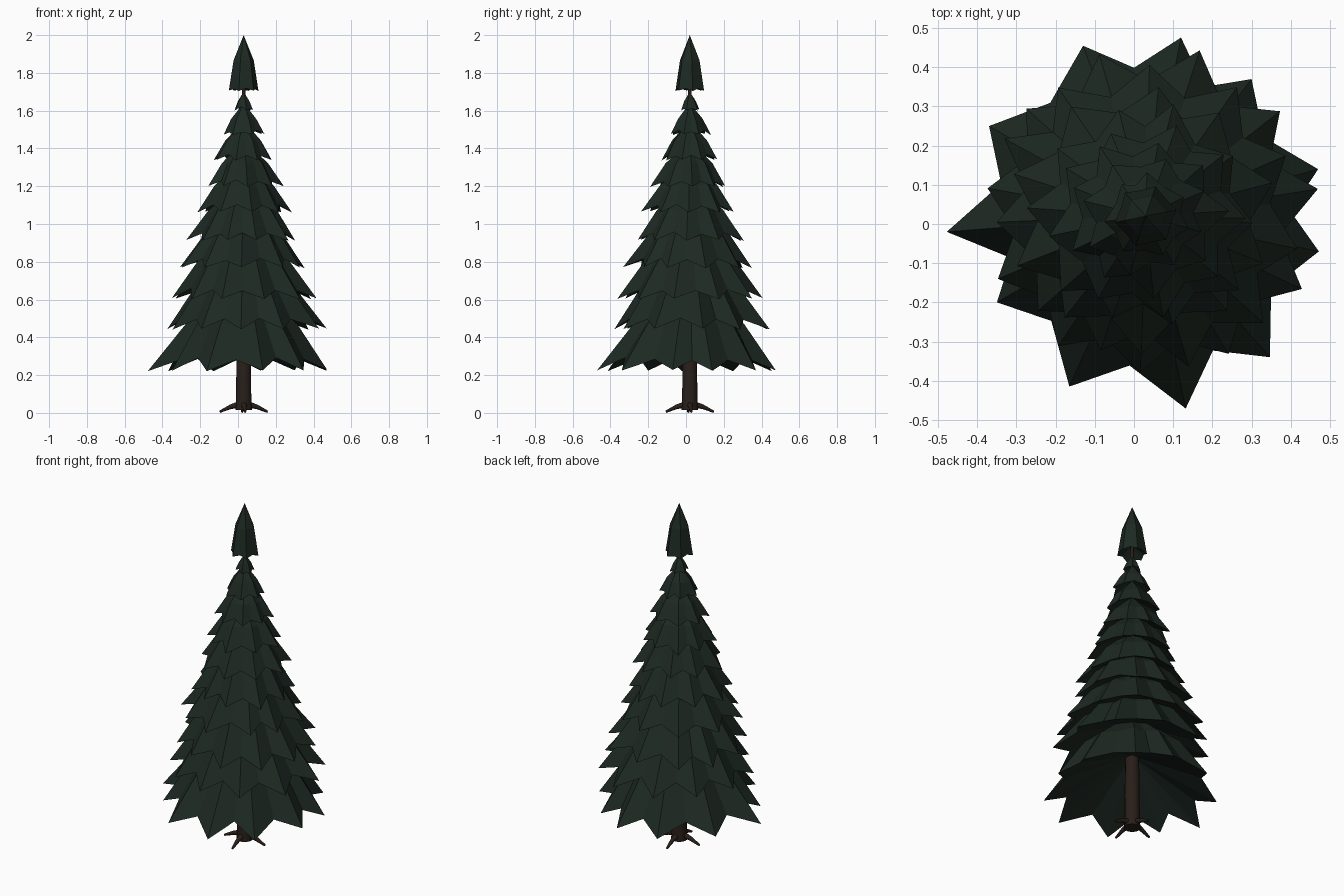
import bpy, bmesh, math, random
from mathutils import Vector

if "Cube" in bpy.data.objects:
    bpy.data.objects.remove(bpy.data.objects["Cube"])

random.seed(7)
CX, CY = 0.03, 0.02  # trunk axis


def material(name, rgb):
    m = bpy.data.materials.new(name)
    m.diffuse_color = (*rgb, 1)
    m.use_nodes = True
    m.node_tree.nodes["Principled BSDF"].inputs["Base Color"].default_value = m.diffuse_color
    return m


GREEN = material("needles", (0.0125, 0.022, 0.0165))
BROWN = material("bark", (0.022, 0.0135, 0.010))


def finish(bm, name, mat):
    bmesh.ops.recalc_face_normals(bm, faces=bm.faces)
    me = bpy.data.meshes.new(name)
    bm.to_mesh(me)
    bm.free()
    me.materials.append(mat)
    ob = bpy.data.objects.new(name, me)
    bpy.context.collection.objects.link(ob)
    return ob


def bridge(bm, a, b):
    n = len(a)
    for i in range(n):
        j = (i + 1) % n
        bm.faces.new((a[i], a[j], b[j], b[i]))


def fan(bm, ring, z):
    tip = bm.verts.new((CX, CY, z))
    for i in range(len(ring)):
        bm.faces.new((ring[i], ring[(i + 1) % len(ring)], tip))


def skirt(name, z, h, tips, valley=0.82, lift=0.13, mid=(0.63, 0.5), drop=0.008, under=0.48):
    """Faceted cone with a zigzag rim and a hollow underside; tips = [(angle, radius)]."""
    bm = bmesh.new()
    mean = sum(r for _, r in tips) / len(tips)
    rim, middle = [], []

    def point(a, r, zz):
        return bm.verts.new((CX + r * math.cos(a), CY + r * math.sin(a), zz))

    for i, (a, r) in enumerate(tips):
        a2, r2 = tips[(i + 1) % len(tips)]
        half = a + ((a2 - a) % math.tau) / 2
        rim.append(point(a, r, z + random.uniform(0, drop)))
        rim.append(point(half, min(r, r2, mean) * valley,
                         z + h * lift + random.uniform(-drop, drop)))
        middle.append(point(a, (r + mean) / 2 * mid[0], z + h * mid[1]))
        middle.append(point(half, mean * mid[0] * 0.88, z + h * mid[1]))
    bridge(bm, rim, middle)
    fan(bm, middle, z + h)
    fan(bm, rim, z + h * under)
    return finish(bm, name, GREEN)


# lowest branch tier, tips placed from the top outline
outline = [(0.47, 0.14), (0.30, 0.37), (0.12, 0.476), (-0.13, 0.455), (-0.37, 0.25),
           (-0.478, -0.02), (-0.35, -0.20), (-0.165, -0.415), (0.132, -0.471),
           (0.347, -0.34), (0.472, -0.07)]
low = [(math.atan2(y - CY, x - CX), math.hypot(x - CX, y - CY)) for x, y in outline]
skirt("branch_tier_1", 0.22, 0.5, low)

# second tier, tips partly seen past the first in the top outline
second = [(9, .445), (38, .435), (72, .445), (106, .43), (138, .41), (170, .41),
          (203, .41), (236, .40), (268, .40), (301, .41), (335, .44)]
skirt("branch_tier_2", 0.44, 0.45, [(math.radians(a), r) for a, r in second])

# upper branch tiers: rim height, tip radius, tip count
tiers = [(0.60, 0.385, 11), (0.765, 0.335, 10), (0.91, 0.29, 10), (1.06, 0.245, 9),
         (1.195, 0.20, 9), (1.335, 0.155, 8), (1.47, 0.107, 7), (1.60, 0.052, 6)]
for k, (z, r, n) in enumerate(tiers):
    start = random.uniform(0, math.tau)
    tips = [(start + (i + random.uniform(-0.15, 0.15)) * math.tau / n,
             r * random.uniform(0.93, 1.07)) for i in range(n)]
    h = 0.10 if r < 0.06 else 0.08 + 0.85 * r
    skirt(f"branch_tier_{k + 3}", z, h, tips)

# pointed crown
crown = [(0.2 + i * math.tau / 6, 0.08) for i in range(6)]
skirt("crown", 1.704, 0.296, crown, valley=0.84, lift=0.04, mid=(0.68, 0.55), drop=0.004,
      under=0.2)


def tube(name, stations, sides):
    """Tapered tube through (point, radius) stations, capped."""
    bm = bmesh.new()
    rings = []
    axis = (stations[-1][0] - stations[0][0]).normalized()
    u = axis.orthogonal().normalized()
    v = axis.cross(u)
    for p, r in stations:
        rings.append([bm.verts.new(p + r * (math.cos(t) * u + math.sin(t) * v))
                      for t in (i * math.tau / sides for i in range(sides))])
    for a, b in zip(rings, rings[1:]):
        bridge(bm, a, b)
    bm.faces.new(rings[0])
    bm.faces.new(rings[-1])
    ob = finish(bm, name, BROWN)
    for p in ob.data.polygons:
        p.use_smooth = len(p.vertices) == 4


# trunk
tube("trunk", [(Vector((CX, CY, z)), r) for z, r in
               ((0.015, 0.045), (0.06, 0.042), (0.35, 0.039), (1.0, 0.025), (1.78, 0.008))], 12)

# four spreading roots
for k in range(4):
    a = k * math.pi / 2 + 0.06
    d = Vector((math.cos(a), math.sin(a), 0))
    c = Vector((CX, CY, 0))
    tube(f"root_{k + 1}", [(c + d * 0.02 + Vector((0, 0, 0.045)), 0.018),
                           (c + d * 0.07 + Vector((0, 0, 0.032)), 0.012),
                           (c + d * 0.127 + Vector((0, 0, 0.006)), 0.006)], 8)
